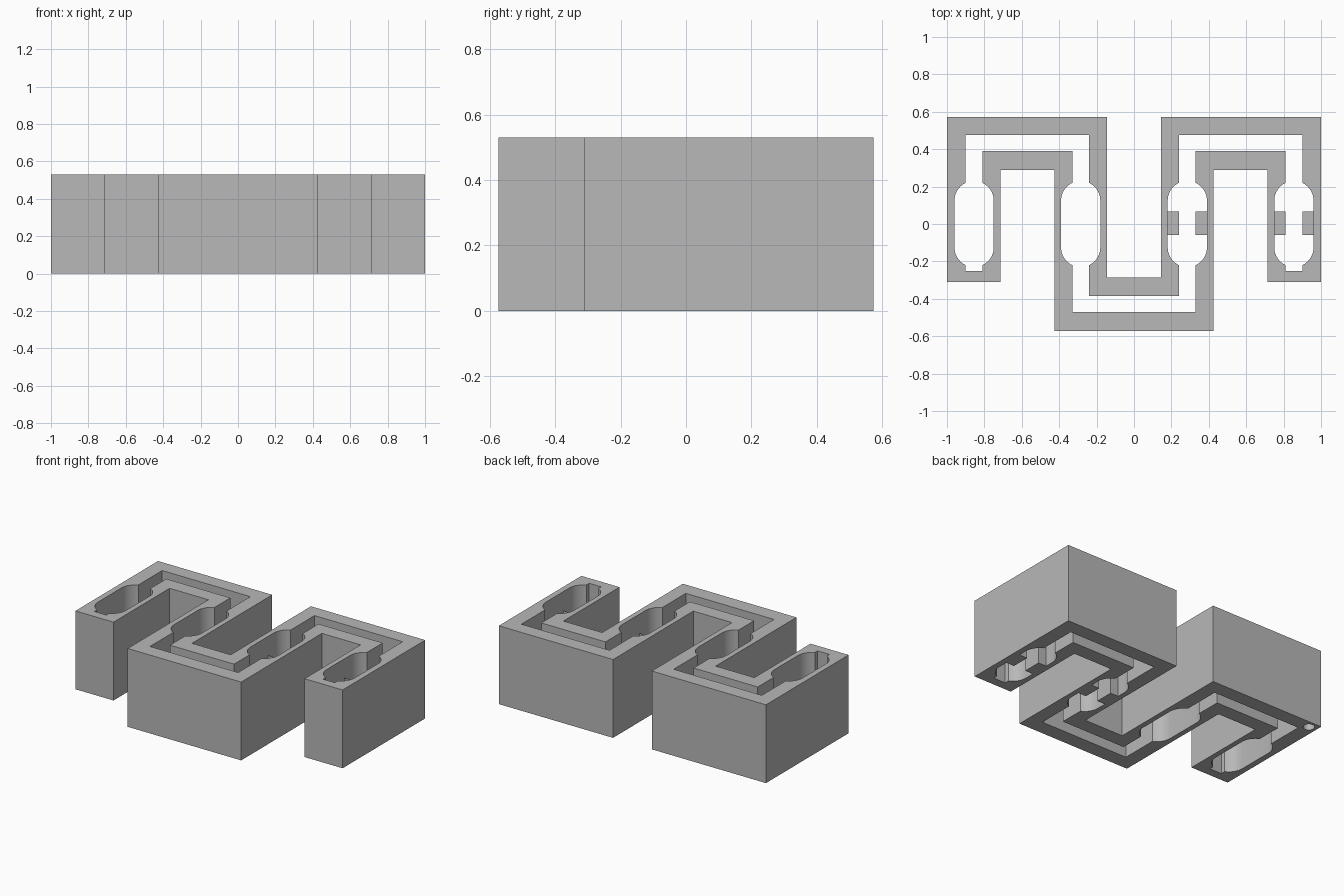
import bpy, bmesh, math

HEIGHT = 0.53
LEGS = (0.285, 0.855)      # centre lines of the channel legs
SLOT, CELL = 0.045, 0.105  # half widths of channel and rounded chambers
CELL_Y = 0.125             # chamber arc centres

cube = bpy.data.objects.get("Cube")
if cube:
    bpy.data.objects.remove(cube, do_unlink=True)

grey = bpy.data.materials.new("light grey")
grey.use_nodes = True
grey.diffuse_color = (0.48, 0.48, 0.48, 1)
grey.node_tree.nodes["Principled BSDF"].inputs["Base Color"].default_value = grey.diffuse_color


def select_only(obj):
    bpy.ops.object.select_all(action='DESELECT')
    obj.select_set(True)
    bpy.context.view_layer.objects.active = obj


def mirrored(half):
    return half + [(-x, y) for x, y in reversed(half)]


def chamber_side(cx, side, upward):
    """One rounded side wall of a chamber, ordered along y."""
    start = math.acos(SLOT / CELL)
    arc = [start * i / 8 for i in range(9)]
    lower = [(cx + side * CELL * math.cos(a), -CELL_Y - CELL * math.sin(a)) for a in reversed(arc)]
    upper = [(x, -y) for x, y in reversed(lower)]
    points = lower + upper
    return points if upward else points[::-1]


# Serpentine outline and the channel inside it, right halves mirrored
inner, outer = LEGS
outline = mirrored([(0.145, -0.285), (0.145, 0.573), (1, 0.573), (1, -0.31),
                    (0.715, -0.31), (0.715, 0.29), (0.425, 0.29), (0.425, -0.573)])
channel = mirrored(
    [(inner - SLOT, -0.385)] + chamber_side(inner, -1, True)
    + [(inner - SLOT, 0.475), (outer + SLOT, 0.475)] + chamber_side(outer, 1, False)
    + [(outer + SLOT, -0.25), (outer - SLOT, -0.25)] + chamber_side(outer, -1, True)
    + [(outer - SLOT, 0.39), (inner + SLOT, 0.39)] + chamber_side(inner, 1, False)
    + [(inner + SLOT, -0.47)])

# Serpentine body
curve = bpy.data.curves.new("serpentine_body", 'CURVE')
curve.dimensions = '2D'
curve.fill_mode = 'BOTH'
curve.extrude = HEIGHT / 2
for loop in (outline, channel):
    spline = curve.splines.new('POLY')
    spline.points.add(len(loop) - 1)
    for point, (x, y) in zip(spline.points, loop):
        point.co = (x, y, HEIGHT / 2, 1)
    spline.use_cyclic_u = True
for spline in curve.splines:
    for point in spline.points:
        point.co.z = 0
body = bpy.data.objects.new("serpentine_body", curve)
bpy.context.collection.objects.link(body)
select_only(body)
bpy.ops.object.convert(target='MESH')
body = bpy.context.view_layer.objects.active
bm = bmesh.new()
bm.from_mesh(body.data)
bmesh.ops.remove_doubles(bm, verts=bm.verts, dist=0.0005)
bmesh.ops.translate(bm, verts=bm.verts, vec=(0, 0, HEIGHT / 2))
bmesh.ops.recalc_face_normals(bm, faces=bm.faces)
bm.to_mesh(body.data)
bm.free()
body.data.materials.clear()
body.data.materials.append(grey)

# Blind round hole under the back corner
bpy.ops.mesh.primitive_cylinder_add(vertices=32, radius=0.035, depth=0.4, location=(-0.945, 0.522, 0))
drill = bpy.context.object
drill.name = "corner_hole_cutter"
drill.data.materials.append(grey)
drill.hide_render = True
cut = body.modifiers.new("corner_hole", 'BOOLEAN')
cut.operation = 'DIFFERENCE'
cut.solver = 'EXACT'
cut.object = drill
select_only(body)
bpy.ops.object.modifier_apply(modifier=cut.name)
bpy.data.objects.remove(drill, do_unlink=True)
select_only(body)
bpy.ops.object.shade_smooth_by_angle(angle=math.radians(30))

# Hollow, open-topped tabs that narrow the two chambers on one side
for name, cx in zip(("inner", "outer"), LEGS):
    for side, label in ((-1, "a"), (1, "b")):
        bm = bmesh.new()
        bmesh.ops.create_cube(bm, size=1)
        bmesh.ops.scale(bm, vec=(CELL - SLOT, 0.125, 0.4), verts=bm.verts)
        bmesh.ops.translate(bm, vec=(cx + side * (CELL + SLOT) / 2, 0.003, 0.2), verts=bm.verts)
        top = [f for f in bm.faces if f.normal.z > 0.5]
        bmesh.ops.delete(bm, geom=top, context='FACES')
        mesh = bpy.data.meshes.new(f"{name}_chamber_tab_{label}")
        bm.to_mesh(mesh)
        bm.free()
        mesh.materials.append(grey)
        bpy.context.collection.objects.link(bpy.data.objects.new(mesh.name, mesh))
